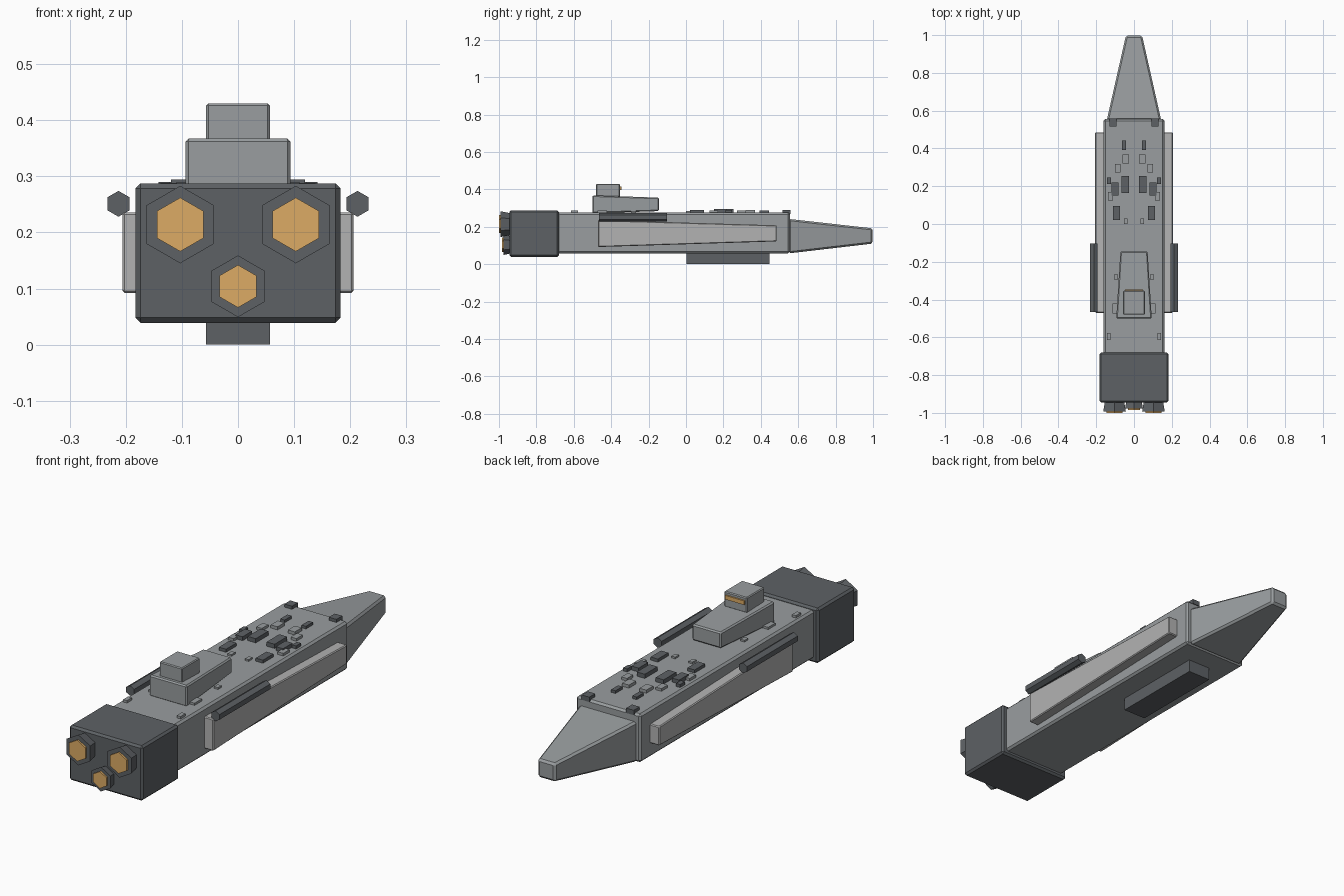
import bpy, bmesh
from math import pi
from mathutils import Matrix

if "Cube" in bpy.data.objects:
    bpy.data.objects.remove(bpy.data.objects["Cube"])


def material(name, rgb):
    m = bpy.data.materials.new(name)
    m.diffuse_color = (*rgb, 1)
    m.use_nodes = True
    m.node_tree.nodes["Principled BSDF"].inputs["Base Color"].default_value = m.diffuse_color
    return m


HULL = material("hull_grey", (0.32, 0.34, 0.35))
DARK = material("dark_grey", (0.11, 0.12, 0.13))
LIGHT = material("light_grey", (0.45, 0.45, 0.45))
GLOW = material("amber_glow", (0.72, 0.41, 0.13))


def finish(name, bm, mat, bevel=0):
    bmesh.ops.recalc_face_normals(bm, faces=bm.faces)
    me = bpy.data.meshes.new(name)
    bm.to_mesh(me)
    bm.free()
    me.materials.append(mat)
    ob = bpy.data.objects.new(name, me)
    bpy.context.collection.objects.link(ob)
    if bevel:
        mod = ob.modifiers.new("edge_bevel", 'BEVEL')
        mod.width = bevel
        mod.segments = 1
    return ob


def loft(name, rear, front, mat, bevel=0):
    """Box between two rectangles, each given as (y, x0, x1, z0, z1)."""
    bm = bmesh.new()
    rings = []
    for y, x0, x1, z0, z1 in (rear, front):
        rings.append([bm.verts.new((x, y, z)) for x, z in
                      ((x0, z0), (x1, z0), (x1, z1), (x0, z1))])
    a, b = rings
    bm.faces.new(a)
    bm.faces.new(b[::-1])
    for i in range(4):
        j = (i + 1) % 4
        bm.faces.new((a[i], b[i], b[j], a[j]))
    return finish(name, bm, mat, bevel)


def box(name, x, y, z, mat, bevel=0):
    return loft(name, (y[0], *x, *z), (y[1], *x, *z), mat, bevel)


def hexagon(name, x, z, y0, y1, r0, r1, mat):
    """Six sided prism along y with a corner pointing up."""
    bm = bmesh.new()
    bmesh.ops.create_cone(bm, cap_ends=True, segments=6, radius1=r1, radius2=r0, depth=y1 - y0,
                          matrix=Matrix.Translation((x, (y0 + y1) / 2, z)) @ Matrix.Rotation(pi / 2, 4, 'X'))
    top = max(v.co.z for v in bm.verts) - z
    if top < max(r0, r1) * 0.95:
        bmesh.ops.rotate(bm, verts=bm.verts, cent=(x, 0, z), matrix=Matrix.Rotation(pi / 6, 3, 'Y'))
    return finish(name, bm, mat)


# Hull, nose, engine block and belly bay
box("main_hull", (-0.161, 0.161), (-0.69, 0.555), (0.058, 0.276), HULL, 0.009)
loft("nose", (0.55, -0.144, 0.144, 0.058, 0.242), (0.997, -0.043, 0.043, 0.11, 0.192), HULL, 0.009)
box("engine_block", (-0.183, 0.183), (-0.945, -0.68), (0.039, 0.287), DARK, 0.009)
box("belly_bay", (-0.057, 0.057), (0.003, 0.446), (0.0, 0.07), DARK)

# Bridge tower with window strip
loft("tower_base", (-0.5, -0.094, 0.094, 0.272, 0.368),
     (-0.145, -0.072, 0.072, 0.284, 0.356), HULL, 0.006)
box("bridge", (-0.057, 0.057), (-0.48, -0.353), (0.36, 0.43), HULL, 0.004)
box("bridge_window", (-0.048, 0.048), (-0.36, -0.346), (0.398, 0.416), GLOW)

# Side armour and gun barrels
for s, side in ((-1, "left"), (1, "right")):
    x = sorted((s * 0.15, s * 0.206))
    loft(side + "_armour", (-0.47, *x, 0.092, 0.236), (0.485, *x, 0.122, 0.208), LIGHT, 0.004)
    hexagon(side + "_barrel", s * 0.213, 0.251, -0.465, -0.102, 0.023, 0.023, DARK)

# Engine nozzles with glowing cores
for name, x, z, r, core, y in (("left", -0.103, 0.214, 0.069, 0.048, -0.992),
                               ("right", 0.103, 0.214, 0.069, 0.048, -0.992),
                               ("lower", 0.0, 0.104, 0.055, 0.038, -0.977)):
    hexagon(name + "_nozzle", x, z, y, -0.94, r, r * 0.85, DARK)
    hexagon(name + "_glow", x, z, y - 0.008, y + 0.01, core, core, GLOW)

# Deck details, mirrored: x, y, width, length, top height, material
details = [
    (0.111, 0.537, 0.038, 0.042, 0.290, DARK), (0.053, 0.418, 0.022, 0.050, 0.288, DARK),
    (0.047, 0.210, 0.040, 0.090, 0.295, DARK), (0.101, 0.185, 0.036, 0.068, 0.294, DARK),
    (0.132, 0.228, 0.020, 0.034, 0.290, DARK), (0.092, 0.058, 0.036, 0.075, 0.290, DARK),
    (0.043, 0.344, 0.034, 0.050, 0.290, HULL), (0.086, 0.296, 0.028, 0.045, 0.288, HULL),
    (0.124, 0.148, 0.028, 0.045, 0.288, HULL), (0.043, 0.015, 0.018, 0.028, 0.284, HULL),
    (0.095, -0.280, 0.020, 0.026, 0.284, HULL), (0.100, -0.448, 0.030, 0.052, 0.286, HULL),
    (0.134, -0.596, 0.019, 0.036, 0.287, HULL),
]
for i, (x, y, w, l, top, mat) in enumerate(details):
    for s in (-1, 1):
        box(f"deck_detail_{i}", (s * x - w / 2, s * x + w / 2),
            (y - l / 2, y + l / 2), (0.268, top), mat)
